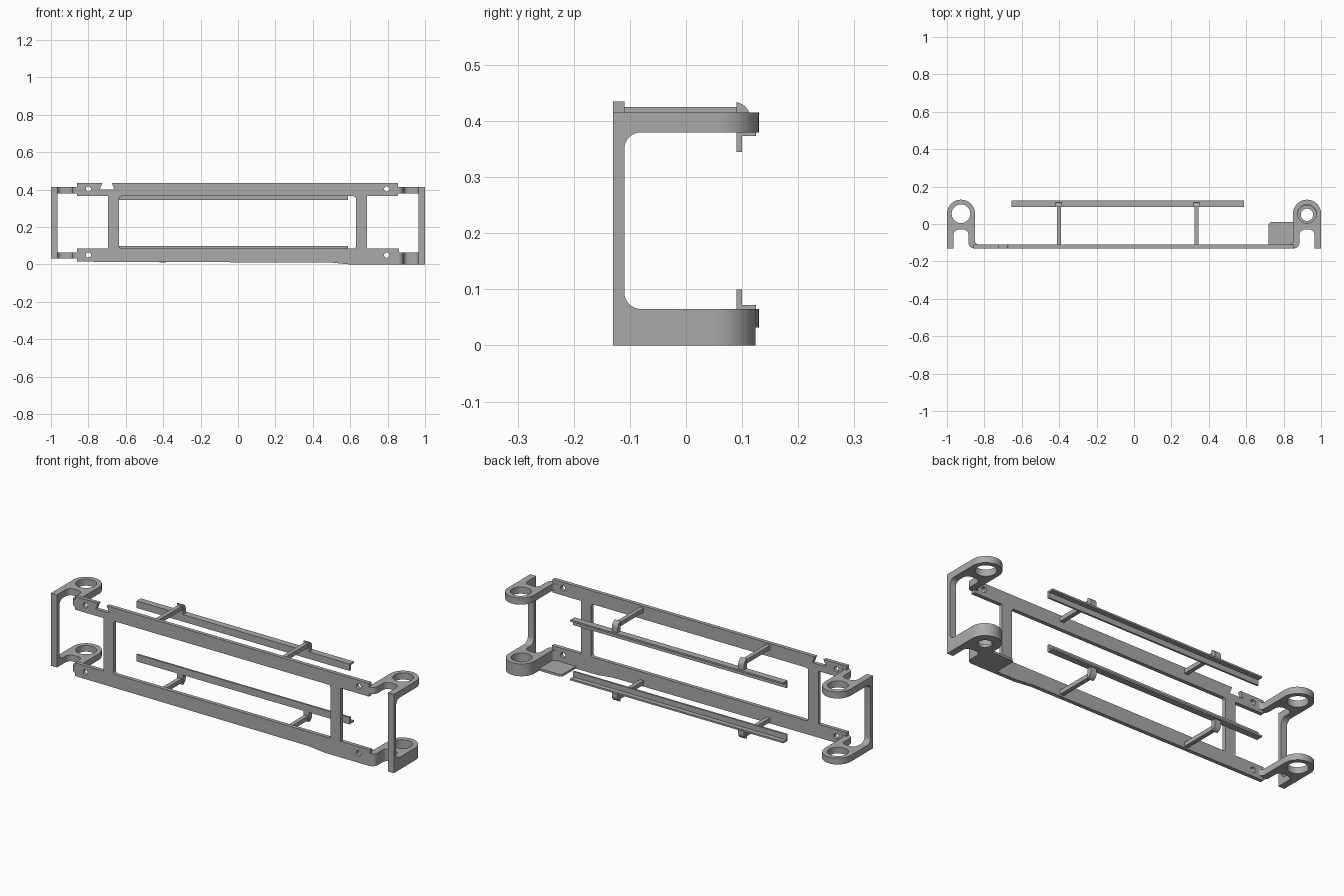
import bpy, bmesh, math
from mathutils import Matrix

if "Cube" in bpy.data.objects:
    bpy.data.objects.remove(bpy.data.objects["Cube"])

grey = bpy.data.materials.new("plain grey")
grey.diffuse_color = (0.4, 0.4, 0.4, 1)
grey.use_nodes = True
grey.node_tree.nodes["Principled BSDF"].inputs["Base Color"].default_value = grey.diffuse_color

# axis maps: 2D profile + depth -> world
PLAN = Matrix.Identity(4)                                                    # (x, y), depth z
FRONT = Matrix(((1, 0, 0, 0), (0, 0, 1, 0), (0, 1, 0, 0), (0, 0, 0, 1)))     # (x, z), depth y
SIDE = Matrix(((0, 0, 1, 0), (1, 0, 0, 0), (0, 1, 0, 0), (0, 0, 0, 1)))      # (y, z), depth x


def arc(cx, cy, r, a0, a1, n=8):
    """Points along an arc, angles in degrees."""
    return [(cx + r * math.cos(math.radians(a0 + (a1 - a0) * i / n)),
             cy + r * math.sin(math.radians(a0 + (a1 - a0) * i / n))) for i in range(n + 1)]


def circle(cx, cy, r, n=32):
    return arc(cx, cy, r, 0, 360, n)[:-1]


def rect(x0, y0, x1, y1, r=0.0):
    if not r:
        return [(x0, y0), (x1, y0), (x1, y1), (x0, y1)]
    return (arc(x0 + r, y0 + r, r, 180, 270, 4) + arc(x1 - r, y0 + r, r, 270, 360, 4)
            + arc(x1 - r, y1 - r, r, 0, 90, 4) + arc(x0 + r, y1 - r, r, 90, 180, 4))


def prism(name, loops, d0, d1, axes):
    """Extrude an outline (first loop) with holes (other loops) from d0 to d1."""
    cu = bpy.data.curves.new(name, 'CURVE')
    cu.dimensions, cu.fill_mode, cu.extrude = '2D', 'BOTH', (d1 - d0) / 2
    for loop in loops:
        sp = cu.splines.new('POLY')
        sp.points.add(len(loop) - 1)
        for p, (a, b) in zip(sp.points, loop):
            p.co = (a, b, 0, 1)
        sp.use_cyclic_u = True
    tmp = bpy.data.objects.new(name + "_profile", cu)
    bpy.context.collection.objects.link(tmp)
    dg = bpy.context.evaluated_depsgraph_get()
    me = bpy.data.meshes.new_from_object(tmp.evaluated_get(dg))
    bpy.data.objects.remove(tmp)
    me.transform(axes @ Matrix.Translation((0, 0, (d0 + d1) / 2)))
    bm = bmesh.new()
    bm.from_mesh(me)
    bmesh.ops.remove_doubles(bm, verts=bm.verts, dist=1e-5)
    bmesh.ops.recalc_face_normals(bm, faces=bm.faces)
    bm.to_mesh(me)
    bm.free()
    me.shade_smooth()
    me.set_sharp_from_angle(angle=math.radians(30))
    me.materials.clear()
    me.materials.append(grey)
    ob = bpy.data.objects.new(name, me)
    bpy.context.collection.objects.link(ob)
    return ob


# Front plate: window, open ends, dovetail notch, screw holes
outline = [(-0.86, 0.015), (0.5, 0.01), (0.6, 0.0), (0.86, 0.0), (0.86, 0.085), (0.69, 0.085),
           (0.69, 0.365), (0.855, 0.365), (0.855, 0.435), (-0.675, 0.435), (-0.66, 0.40),
           (-0.74, 0.40), (-0.725, 0.435), (-0.86, 0.435), (-0.86, 0.365),
           (-0.695, 0.365), (-0.695, 0.085), (-0.86, 0.085)]
holes = [circle(x, z, 0.014, 20) for x in (-0.80, 0.795) for z in (0.05, 0.403)]
prism("front_plate", [outline, rect(-0.635, 0.085, 0.63, 0.365, 0.012)] + holes,
      -0.13, -0.11, FRONT)


def bracket_plan(s, cy):
    """Hooked lug seen from above: outer leg, round eye, slot, inner leg meeting the plate."""
    pts = ([(1, -0.13)] + arc(0.925, cy, 0.075, 0, 180, 24)
           + arc(0.83, -0.09, 0.02, 0, -90, 5) + [(0.83, -0.13)]
           + arc(0.855, -0.10, 0.03, -90, 0, 6)
           + arc(0.913, -0.058, 0.028, 180, 90, 6) + arc(0.937, -0.058, 0.028, 90, 0, 6)
           + [(0.965, -0.13)])
    return [(s * x, y) for x, y in pts]


# Corner brackets: top and bottom lugs joined by a filleted post
for side, s, low in (("left", -1, 0.032), ("right", 1, 0.0)):
    cx = s * 0.925
    prism(side + "_top_lug", [bracket_plan(s, 0.055), circle(cx, 0.055, 0.05)],
          0.38, 0.415, PLAN)
    cy = 0.055 if s < 0 else 0.049
    if s < 0:
        prism("left_bottom_lug", [bracket_plan(s, cy), circle(cx, cy, 0.05)], low, 0.065, PLAN)
    else:  # thicker lug with a smaller hole through its floor
        prism("right_bottom_lug", [bracket_plan(s, cy), circle(cx, cy, 0.05)], 0.014, 0.065, PLAN)
        prism("right_lug_floor", [bracket_plan(s, cy), circle(cx, cy, 0.033)], 0.0, 0.014, PLAN)
    post = ([(-0.13, 0.065)] + arc(-0.08, 0.095, 0.03, 270, 180)
            + arc(-0.08, 0.35, 0.03, 180, 90) + [(-0.13, 0.38)])
    x0, x1 = sorted((s * 0.965, s * 1.0))
    prism(side + "_post", [post], x0, x1, SIDE)

# Thin gusset at the lower right corner
prism("gusset", [[(0.72, -0.115), (0.855, -0.115), (0.855, 0.01)]
                 + arc(0.735, -0.005, 0.015, 90, 180, 4)], 0.0, 0.012, PLAN)

# Rear rails, arms and clips; the lower set mirrors the upper one
MID = 0.2225
for level, flip in (("upper", False), ("lower", True)):
    def f(pts):
        return [(y, 2 * MID - z if flip else z) for y, z in pts]
    rail = [(0.09, 0.345), (0.10, 0.345), (0.10, 0.373), (0.125, 0.373), (0.125, 0.382), (0.09, 0.382)]
    prism(level + "_rail", [f(rail)], -0.655, 0.588, SIDE)
    for i, x in enumerate((-0.402, 0.335)):
        prism(f"{level}_arm_{i + 1}", [f(rect(-0.112, 0.403, 0.095, 0.425))], x - 0.011, x + 0.011, SIDE)
        clip = [(0.09, 0.38)] + [(0.09, 0.434)] + arc(0.085, 0.404, 0.03, 75, 0, 6) + [(0.115, 0.38)]
        prism(f"{level}_clip_{i + 1}", [f(clip)], x - 0.017, x + 0.017, SIDE)
